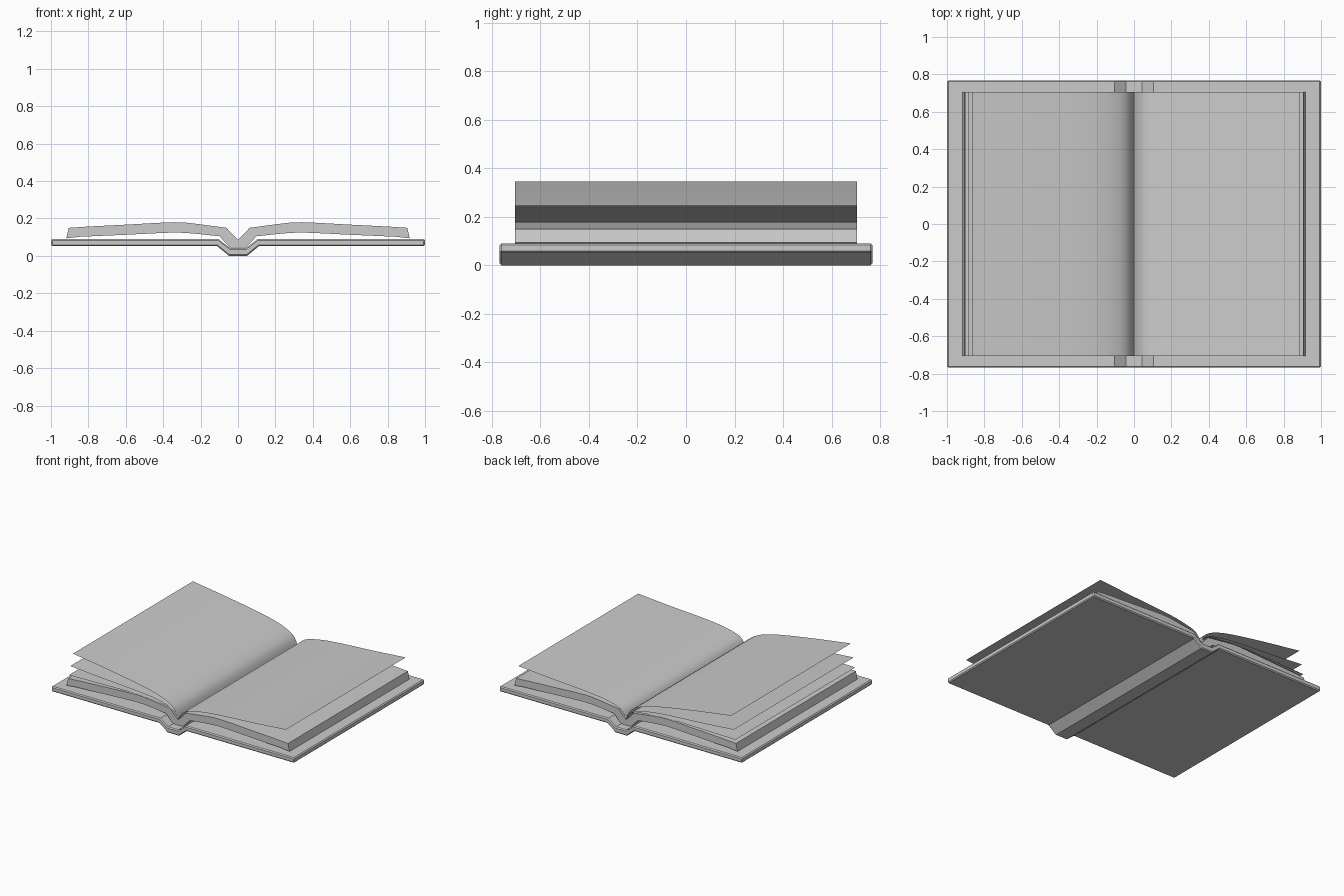
import bpy, bmesh, math

if "Cube" in bpy.data.objects:
    bpy.data.objects.remove(bpy.data.objects["Cube"])

def make_object(name, bm, smooth=False):
    me = bpy.data.meshes.new(name)
    bm.to_mesh(me)
    bm.free()
    ob = bpy.data.objects.new(name, me)
    bpy.context.collection.objects.link(ob)
    if smooth:
        bpy.ops.object.select_all(action='DESELECT')
        ob.select_set(True)
        bpy.context.view_layer.objects.active = ob
        bpy.ops.object.shade_smooth_by_angle(angle=math.radians(35))
    return ob

def solid_strip(name, top, bottom, half_y, smooth=False):
    """Closed body between two equal-length (x, z) lines, extruded along y."""
    bm = bmesh.new()
    rows = [[[bm.verts.new((x, y, z)) for x, z in line] for line in (top, bottom)]
            for y in (-half_y, half_y)]
    (ft, fb), (bt, bb) = rows
    for i in range(len(top) - 1):
        j = i + 1
        bm.faces.new((ft[i], ft[j], bt[j], bt[i]))
        bm.faces.new((fb[j], fb[i], bb[i], bb[j]))
        bm.faces.new((fb[i], fb[j], ft[j], ft[i]))
        bm.faces.new((bb[j], bb[i], bt[i], bt[j]))
    for k in (0, -1):
        bm.faces.new((ft[k], bt[k], bb[k], fb[k]))
    bmesh.ops.recalc_face_normals(bm, faces=bm.faces)
    return make_object(name, bm, smooth)

def mirrored(half):
    """Mirror a half profile, listed outward from x = 0, across the spine."""
    left = [(-x, z) for x, z in reversed(half) if x > 0]
    return left + half

def smooth_curve(pts, steps=4):
    """Catmull-Rom curve through the given (x, z) points."""
    p = [pts[0]] + pts + [pts[-1]]
    out = []
    for i in range(1, len(p) - 2):
        a, b, c, d = p[i - 1:i + 3]
        for s in range(steps):
            t = s / steps
            out.append(tuple(0.5 * (2 * b[k] + (c[k] - a[k]) * t
                       + (2 * a[k] - 5 * b[k] + 4 * c[k] - d[k]) * t * t
                       + (3 * b[k] - a[k] - 3 * c[k] + d[k]) * t ** 3) for k in (0, 1)))
    return out + [pts[-1]]

def sheet(name, pts, side, half_y):
    """Thin loose page."""
    bm = bmesh.new()
    line = smooth_curve(pts)
    front = [bm.verts.new((side * x, -half_y, z)) for x, z in line]
    back = [bm.verts.new((side * x, half_y, z)) for x, z in line]
    for i in range(len(line) - 1):
        quad = (front[i], front[i + 1], back[i + 1], back[i])
        bm.faces.new(quad if side > 0 else quad[::-1])
    return make_object(name, bm, True)

PAGE_Y = 0.705

# Hard cover: two boards joined by a sunken spine
cover_top = mirrored([(0.042, 0.042), (0.105, 0.09), (1.0, 0.09)])
cover_bottom = mirrored([(0.048, 0.0), (0.112, 0.052), (1.0, 0.052)])
cover = solid_strip("cover", cover_top, cover_bottom, 0.768)
bev = cover.modifiers.new("edge_bevel", 'BEVEL')
bev.width = 0.007
bev.segments = 1
bev.limit_method = 'ANGLE'
bev.angle_limit = math.radians(60)

# Page block: arched pages on both sides of the gutter
block_top = mirrored([(0, 0.085), (0.045, 0.13), (0.06, 0.15), (0.21, 0.17), (0.28, 0.178),
                      (0.34, 0.18), (0.42, 0.177), (0.60, 0.167), (0.80, 0.157), (0.905, 0.15)])
block_bottom = mirrored([(0, 0.043), (0.042, 0.046), (0.10, 0.105), (0.21, 0.117), (0.28, 0.123),
                         (0.34, 0.125), (0.42, 0.122), (0.60, 0.113), (0.85, 0.102), (0.918, 0.094)])
solid_strip("page_block", block_top, block_bottom, PAGE_Y, True)

# Loose pages lifting off the block
low = [(0, 0.086), (0.055, 0.152), (0.2, 0.175), (0.35, 0.185), (0.62, 0.181), (0.9, 0.176)]
mid = [(0, 0.087), (0.05, 0.154), (0.18, 0.19), (0.35, 0.209), (0.62, 0.226), (0.887, 0.247)]
high = [(0, 0.088), (0.045, 0.170), (0.19, 0.233), (0.48, 0.288), (0.865, 0.345)]
sheet("left_page_low", low, -1, PAGE_Y)
sheet("left_page_middle", mid, -1, PAGE_Y)
sheet("left_page_high", high, -1, PAGE_Y)
sheet("right_page", mid, 1, PAGE_Y)
